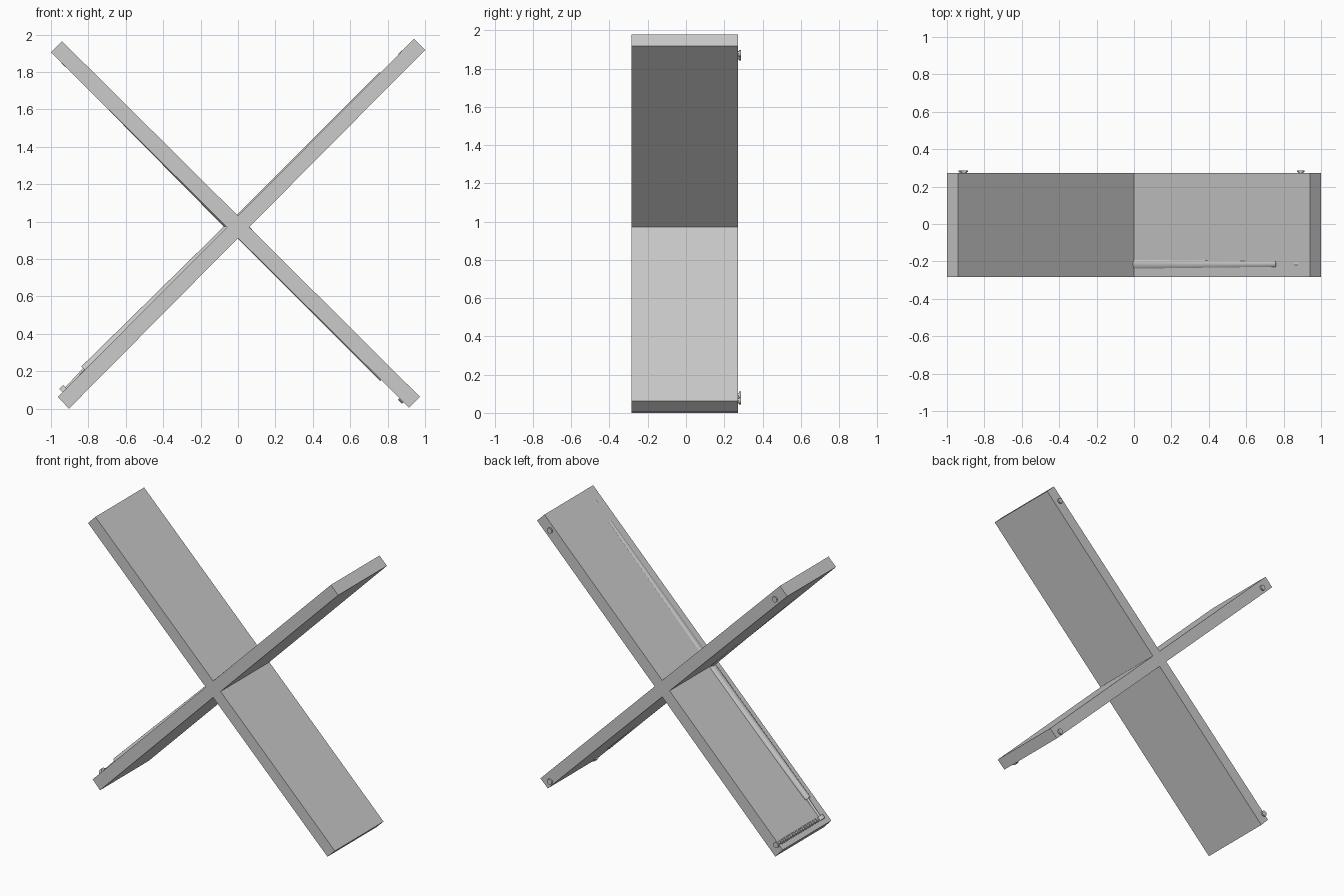
import bpy, bmesh
from mathutils import Vector

if "Cube" in bpy.data.objects:
    bpy.data.objects.remove(bpy.data.objects["Cube"])

R = 2 ** -0.5
HUB = Vector((0, 0, 0.971))
SHAFT_Y, BACK_Y, FRONT_Y, PIN_Y = -0.215, 0.272, -0.284, 0.287


def extrude_profile(name, pts, y0, y1):
    bm = bmesh.new()
    face = bm.faces.new([bm.verts.new((x, y0, z)) for x, z in pts])
    geo = bmesh.ops.extrude_face_region(bm, geom=[face])["geom"]
    moved = [g for g in geo if isinstance(g, bmesh.types.BMVert)]
    bmesh.ops.translate(bm, vec=(0, y1 - y0, 0), verts=moved)
    bmesh.ops.recalc_face_normals(bm, faces=bm.faces)
    mesh = bpy.data.meshes.new(name)
    bm.to_mesh(mesh)
    bm.free()
    obj = bpy.data.objects.new(name, mesh)
    bpy.context.collection.objects.link(obj)


def taper(name, a, b, r0, r1, sides=24):
    axis = b - a
    bpy.ops.mesh.primitive_cone_add(
        vertices=sides, radius1=r0, radius2=r1, depth=axis.length,
        location=(a + b) / 2, rotation=axis.to_track_quat('Z', 'Y').to_euler())
    bpy.context.object.name = name
    bpy.ops.object.shade_smooth_by_angle()


# Crossed boards as a single X profile
extrude_profile("crossed_boards", [
    (-0.904, 0.0), (0.0, 0.912), (0.914, 0.006), (0.973, 0.063),
    (0.060, 0.971), (1.0, 1.918), (0.941, 1.977), (0.0, 1.031),
    (-0.941, 1.965), (-1.0, 1.905), (-0.059, 0.971), (-0.963, 0.063)],
    FRONT_Y, BACK_Y)

# Arm drives: direction, side they lean to, offset at hub and at tip, knob offset
arms = {
    "upper_right": ((1, 1), (-1, 1), 0.0045, 0.027, 0.020),
    "lower_left": ((-1, -1), (-1, 1), 0.010, 0.042, 0.036),
    "upper_left": ((-1, 1), (-1, -1), 0.007, 0.022, 0.020),
    "lower_right": ((1, -1), (-1, -1), 0.0, 0.022, 0.020),
}
for arm, (d, n, off0, off1, off2) in arms.items():
    d = Vector((d[0], 0, d[1])) * R
    n = Vector((n[0], 0, n[1])) * R

    def at(t, off, y=SHAFT_Y):
        return HUB + d * t + n * off + Vector((0, y, 0))

    # Tapered tube and thin shaft sunk into the board
    taper(arm + "_tube", at(0.03, off0), at(1.12, off1), 0.045, 0.023)
    taper(arm + "_shaft", at(1.10, off1), at(1.275, off2), 0.011, 0.011, 12)
    taper(arm + "_knob", at(1.258, off2), at(1.287, off2), 0.028, 0.028, 12)
    # Ridged cross rod running to the back edge
    taper(arm + "_rod", at(1.272, off2), at(1.272, off2, BACK_Y), 0.010, 0.010, 12)
    for i in range(16):
        y = -0.17 + i * 0.027
        taper(arm + "_rod_ridge", at(1.272, off2, y), at(1.272, off2, y + 0.013),
              0.015, 0.015, 12)
    # Stepped pin on the back edge
    pin = off2 - 0.009
    taper(arm + "_pin_base", at(1.272, pin, BACK_Y - 0.01), at(1.272, pin, 0.279),
          0.014, 0.014, 12)
    taper(arm + "_pin_cap", at(1.272, pin, 0.277), at(1.272, pin, PIN_Y),
          0.020, 0.020, 12)
